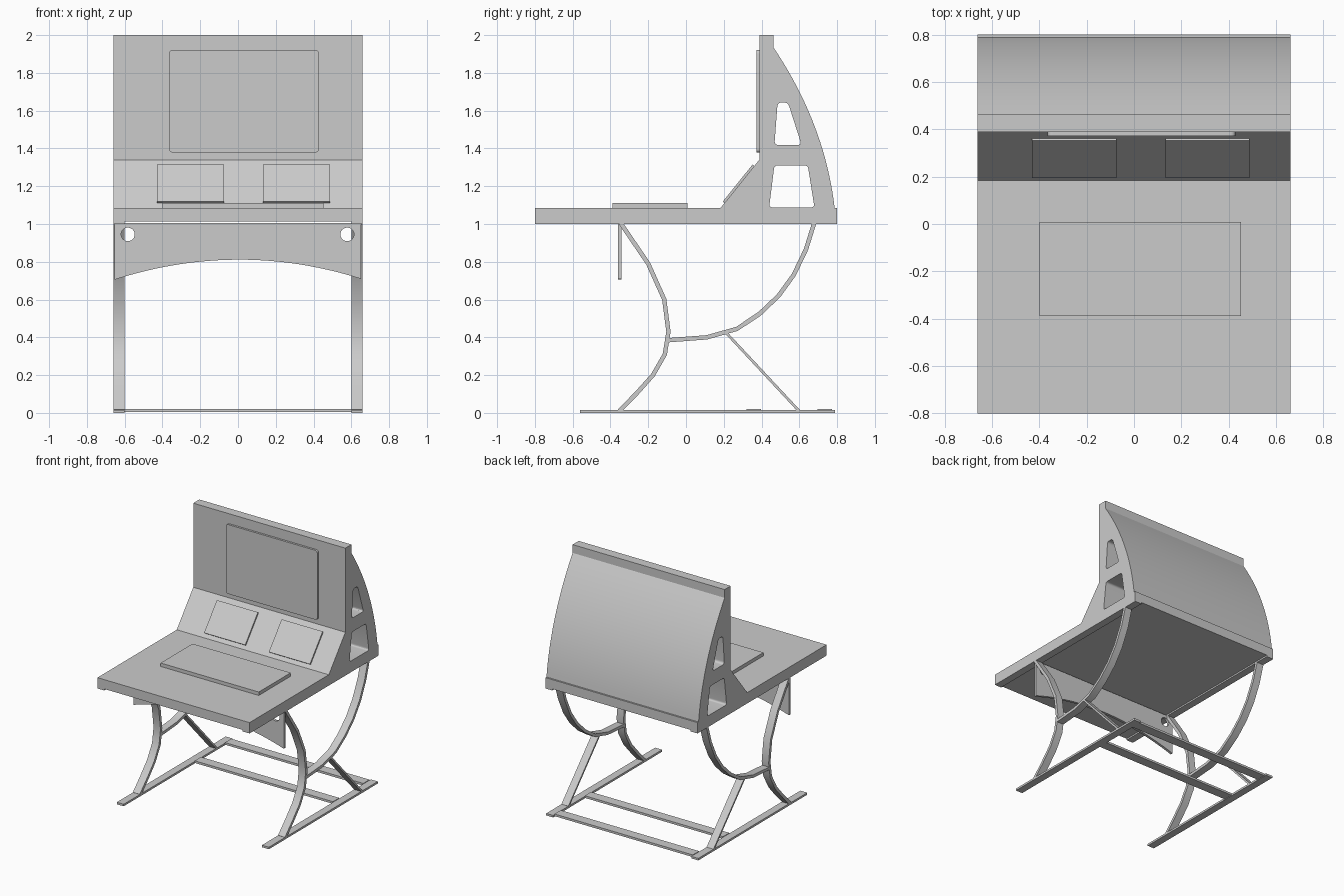
import bpy, bmesh, math
from mathutils import Vector

if "Cube" in bpy.data.objects:
    bpy.data.objects.remove(bpy.data.objects["Cube"])


def extrude(name, loops, lo, hi, axis='X', mirror=False):
    """Fill a 2D outline (first loop) with holes (other loops) and extrude along an axis."""
    place = {'X': lambda a, b: (lo, a, b), 'Y': lambda a, b: (a, lo, b)}[axis]
    direction = Vector((1, 0, 0)) if axis == 'X' else Vector((0, 1, 0))
    bm = bmesh.new()
    edges = []
    for loop in loops:
        vs = [bm.verts.new(place(a, b)) for a, b in loop]
        edges += [bm.edges.new((vs[i - 1], vs[i])) for i in range(len(vs))]
    bmesh.ops.triangle_fill(bm, use_beauty=True, edges=edges, normal=direction)
    res = bmesh.ops.extrude_face_region(bm, geom=bm.faces[:])
    moved = [g for g in res['geom'] if isinstance(g, bmesh.types.BMVert)]
    bmesh.ops.translate(bm, verts=moved, vec=direction * (hi - lo))
    bmesh.ops.recalc_face_normals(bm, faces=bm.faces[:])
    mesh = bpy.data.meshes.new(name)
    bm.to_mesh(mesh)
    bm.free()
    ob = bpy.data.objects.new(name, mesh)
    bpy.context.collection.objects.link(ob)
    bpy.ops.object.select_all(action='DESELECT')
    ob.select_set(True)
    bpy.context.view_layer.objects.active = ob
    bpy.ops.object.shade_smooth_by_angle(angle=math.radians(25))
    if mirror:
        ob.modifiers.new("mirror", 'MIRROR')
    return ob


def rect(a0, a1, b0, b1):
    return [(a0, b0), (a1, b0), (a1, b1), (a0, b1)]


def bezier(p0, c, p2, n):
    p0, c, p2 = Vector(p0), Vector(c), Vector(p2)
    return [tuple(p0 * (1 - t) ** 2 + c * 2 * t * (1 - t) + p2 * t * t)
            for t in (i / n for i in range(n + 1))]


def rounded(pts, r, n=5):
    out = []
    for i, p in enumerate(pts):
        p, a, b = Vector(p), Vector(pts[i - 1]), Vector(pts[(i + 1) % len(pts)])
        out += bezier(p + (a - p).normalized() * r, p, p + (b - p).normalized() * r, n)
    return out


def ribbon(path, thick):
    """Outline of a bent flat bar following a path."""
    pts = [Vector(p) for p in path]
    left, right = [], []
    for i, p in enumerate(pts):
        d = (pts[min(i + 1, len(pts) - 1)] - pts[max(i - 1, 0)]).normalized()
        n = Vector((-d.y, d.x)) * thick / 2
        left.append(tuple(p + n))
        right.append(tuple(p - n))
    return left + right[::-1]


def circle(x, z, r, n=24):
    return [(x + r * math.cos(2 * math.pi * i / n), z + r * math.sin(2 * math.pi * i / n))
            for i in range(n)]


W, IN = 0.66, 0.60  # half width, inner face of the side bars

# Console body: desk top, sloped panel, upright and curved back with two openings
back = bezier((0.463, 1.935), (0.735, 1.53), (0.787, 1.085), 20)
outline = ([(-0.8, 1.012), (0.8, 1.012), (0.8, 1.085)] + back[::-1]
           + [(0.463, 2.0), (0.388, 2.0), (0.388, 1.34), (0.183, 1.085), (-0.8, 1.085)])
upper = rounded([(0.468, 1.418), (0.612, 1.418), (0.54, 1.643), (0.485, 1.643)], 0.022)
lower = rounded([(0.44, 1.088), (0.68, 1.088), (0.645, 1.31), (0.468, 1.31)], 0.018)
extrude("console_body", [outline, upper, lower], -W, W)

# Runners under the desk
extrude("desk_runner", [rect(-0.8, 0.8, 1.0, 1.012)], IN, W, mirror=True)

# Keyboard slab
extrude("keyboard", [rect(-0.388, 0.008, 1.085, 1.112)], -0.40, 0.452)

# Main screen
extrude("main_screen", [rounded(rect(-0.365, 0.428, 1.378, 1.922), 0.022)], 0.372, 0.389, 'Y')

# Two small screens on the slope
slope = Vector((0.205, 0.255)).normalized()
normal = Vector((-slope.y, slope.x))
base = Vector((0.183, 1.085))
small = [tuple(base + slope * s + normal * h)
         for s, h in ((0.033, -0.002), (0.285, -0.002), (0.285, 0.012), (0.033, 0.012))]
for side, x in (("left", -0.43), ("right", 0.132)):
    extrude("small_screen_" + side, [small], x, x + 0.356)

# Modesty panel with arched lower edge and cable holes
arch = bezier((-0.655, 0.705), (0, 0.915), (0.65, 0.71), 24)
extrude("modesty_panel", [[(0.65, 1.005), (-0.655, 1.005)] + arch,
                          circle(-0.583, 0.945, 0.036), circle(0.578, 0.945, 0.036)],
        -0.361, -0.341, 'Y')

# Curved legs and braces
front_path = [(-0.345, 1.003), (-0.20, 0.79), (-0.115, 0.6), (-0.093, 0.43),
              (-0.112, 0.31), (-0.175, 0.2), (-0.26, 0.105), (-0.353, 0.01)]
back_path = [(0.678, 1.003), (0.635, 0.865), (0.57, 0.73), (0.49, 0.62),
             (0.39, 0.525), (0.27, 0.445), (0.11, 0.4), (-0.092, 0.385)]
extrude("front_leg", [ribbon(front_path, 0.023)], IN, W, mirror=True)
extrude("back_leg", [ribbon(back_path, 0.023)], IN, W, mirror=True)
extrude("leg_brace", [ribbon([(0.205, 0.432), (0.597, 0.012)], 0.014)], IN, W, mirror=True)

# Floor frame
extrude("floor_rail", [rect(-0.56, 0.79, 0.0, 0.016)], IN, W, mirror=True)
for name, y in (("middle", 0.32), ("rear", 0.695)):
    extrude("floor_crossbar_" + name, [rect(y, y + 0.078, 0.004, 0.021)], -IN, IN)
